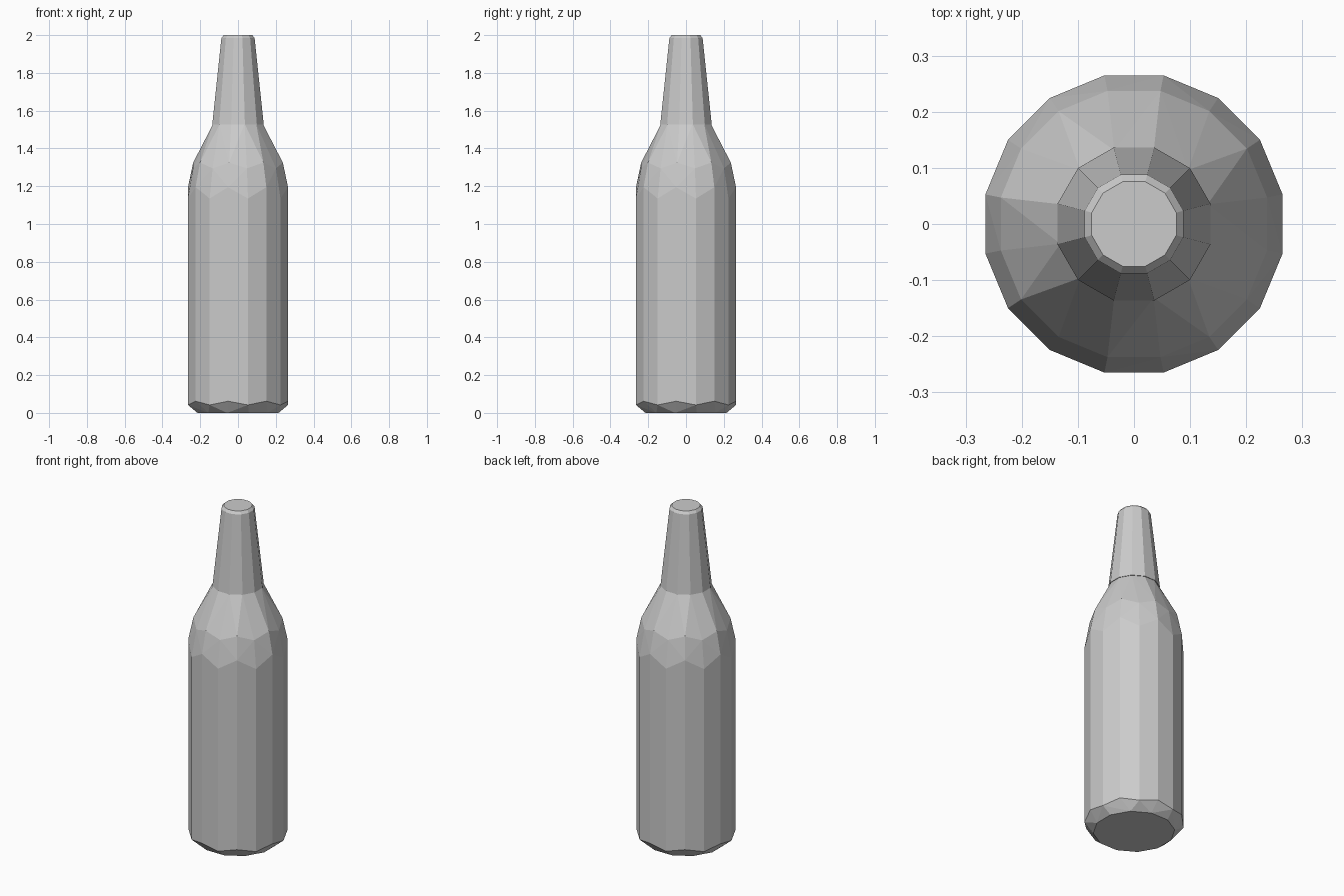
import bpy, bmesh
from math import pi, sin, cos, radians

cube = bpy.data.objects.get("Cube")
if cube:
    bpy.data.objects.remove(cube)

grey = bpy.data.materials.new("plain_grey")
grey.use_nodes = True
colour = (0.6, 0.6, 0.6, 1)
grey.diffuse_color = colour
grey.node_tree.nodes["Principled BSDF"].inputs["Base Color"].default_value = colour


def faceted_solid(name, rings):
    """Wrap rings of (sides, radius, height, alternate height shift) in flat facets."""
    bm = bmesh.new()
    for sides, radius, height, shift in rings:
        for i in range(sides):
            a = 2 * pi * (i + 0.5) / sides
            z = height + (shift if i % 2 else -shift)
            bm.verts.new((radius * cos(a), radius * sin(a), z))
    bmesh.ops.convex_hull(bm, input=bm.verts[:])
    bmesh.ops.dissolve_limit(bm, angle_limit=radians(1), verts=bm.verts[:], edges=bm.edges[:])
    bmesh.ops.recalc_face_normals(bm, faces=bm.faces[:])
    mesh = bpy.data.meshes.new(name)
    bm.to_mesh(mesh)
    bm.free()
    mesh.materials.append(grey)
    obj = bpy.data.objects.new(name, mesh)
    bpy.context.collection.objects.link(obj)


# Body: chamfered foot, straight wall, faceted shoulder
faceted_solid("bottle_body", [
    (12, 0.222, 0, 0),
    (16, 0.27, 0.052, 0.01),
    (16, 0.27, 1.165, 0.03),
    (16, 0.242, 1.31, 0.015),
    (12, 0.136, 1.53, 0),
])

# Neck: tapered sleeve with a small bevel at the mouth
faceted_solid("bottle_neck", [
    (12, 0.141, 1.527, 0),
    (12, 0.091, 1.985, 0),
    (12, 0.078, 2.0, 0),
])
